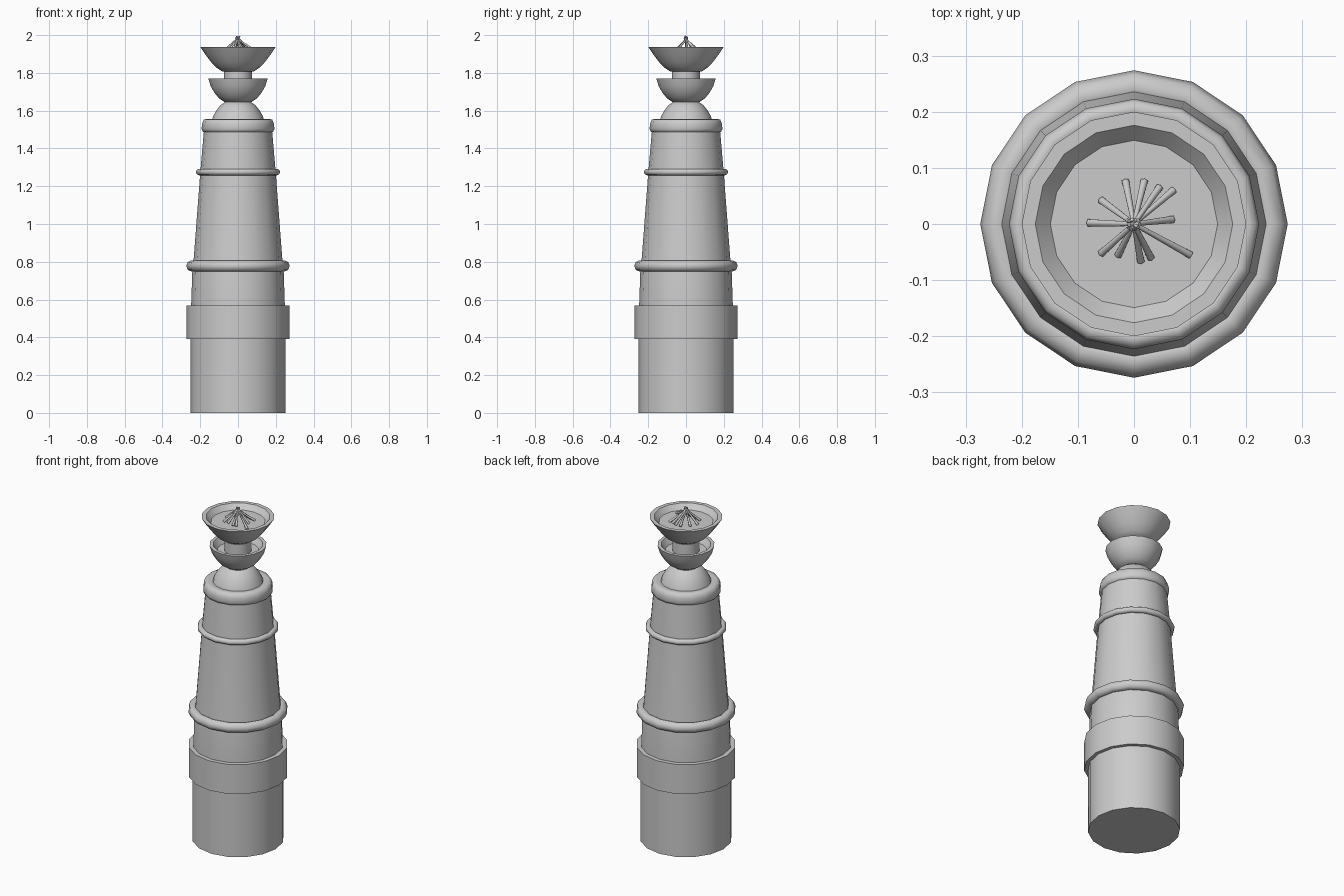
import bpy, bmesh, math
from mathutils import Vector

if "Cube" in bpy.data.objects:
    bpy.data.objects.remove(bpy.data.objects["Cube"])

SIDES = 16


def finish(name, bm, angle=35):
    bmesh.ops.recalc_face_normals(bm, faces=bm.faces)
    mesh = bpy.data.meshes.new(name)
    bm.to_mesh(mesh)
    bm.free()
    ob = bpy.data.objects.new(name, mesh)
    bpy.context.collection.objects.link(ob)
    bpy.ops.object.select_all(action='DESELECT')
    ob.select_set(True)
    bpy.context.view_layer.objects.active = ob
    bpy.ops.object.shade_smooth_by_angle(angle=math.radians(angle))
    return ob


def lathe(name, profile, closed=False, cap_start=False, cap_end=False, angle=35):
    """Revolve (radius, z) points around the z axis."""
    bm = bmesh.new()
    rings = []
    for r, z in profile:
        rings.append([bm.verts.new((r * math.cos(math.tau * i / SIDES),
                                    r * math.sin(math.tau * i / SIDES), z))
                      for i in range(SIDES)])
    pairs = list(zip(rings, rings[1:]))
    if closed:
        pairs.append((rings[-1], rings[0]))
    for a, b in pairs:
        for i in range(SIDES):
            j = (i + 1) % SIDES
            bm.faces.new((a[i], a[j], b[j], b[i]))
    if cap_start:
        bm.faces.new(rings[0])
    if cap_end:
        bm.faces.new(rings[-1])
    return finish(name, bm, angle)


def torus(name, major, rx, rz, z, n=8):
    pts = [(major + rx * math.cos(math.tau * k / n), z + rz * math.sin(math.tau * k / n))
           for k in range(n)]
    return lathe(name, pts, closed=True, angle=60)


# Column: straight base, then tapered shaft
lathe("column_base", [(0.252, 0), (0.252, 0.40)], cap_start=True)
lathe("column_shaft", [(0.252, 0.40), (0.248, 0.57), (0.242, 0.75), (0.235, 0.81),
                       (0.20, 1.27), (0.18, 1.50)])

# Flat band and rounded rings
lathe("flat_band", [(0.251, 0.39), (0.273, 0.39), (0.273, 0.568), (0.247, 0.568)])
torus("lower_ring", 0.245, 0.029, 0.03, 0.778)
torus("middle_ring", 0.205, 0.018, 0.017, 1.275)
lathe("top_collar", [(0.178, 1.485), (0.187, 1.489), (0.193, 1.503), (0.19, 1.53),
                     (0.182, 1.552), (0.165, 1.556), (0.135, 1.55)], angle=60)

# Dome under the bowls
lathe("dome", [(0.140, 1.545), (0.132, 1.57), (0.115, 1.60), (0.092, 1.63), (0.06, 1.65)],
      cap_end=True)

# Lower bowl, stem, upper bowl
lathe("lower_bowl", [(0.07, 1.645), (0.10, 1.665), (0.125, 1.695), (0.145, 1.73),
                     (0.157, 1.771), (0.137, 1.771), (0.115, 1.735)],
      cap_start=True, cap_end=True)
lathe("stem", [(0.074, 1.73), (0.074, 1.815)])
lathe("upper_bowl", [(0.083, 1.807), (0.115, 1.828), (0.145, 1.86), (0.175, 1.90),
                     (0.20, 1.938), (0.176, 1.938), (0.149, 1.908)],
      cap_start=True, cap_end=True)

# Heap of kindling sticks leaning together
feet = [(0.07, 0.06), (0.10, -0.055), (-0.058, -0.052), (-0.08, 0.002), (-0.015, 0.076),
        (0.018, 0.076), (0.045, 0.065), (-0.058, 0.042), (0.012, -0.066), (0.03, -0.06),
        (-0.028, -0.055), (0.068, 0.008)]
for k, (x, y) in enumerate(feet):
    foot = Vector((x, y, 1.91))
    tip = Vector((-x * 0.13, -y * 0.13, 1.982 + 0.004 * (k % 4)))
    d = tip - foot
    bm = bmesh.new()
    bmesh.ops.create_cone(bm, cap_ends=True, segments=6, radius1=0.0075,
                          radius2=0.004, depth=d.length)
    m = d.to_track_quat('Z', 'Y').to_matrix().to_4x4()
    m.translation = (foot + tip) / 2
    bm.transform(m)
    finish(f"stick_{k + 1}", bm, 65)
